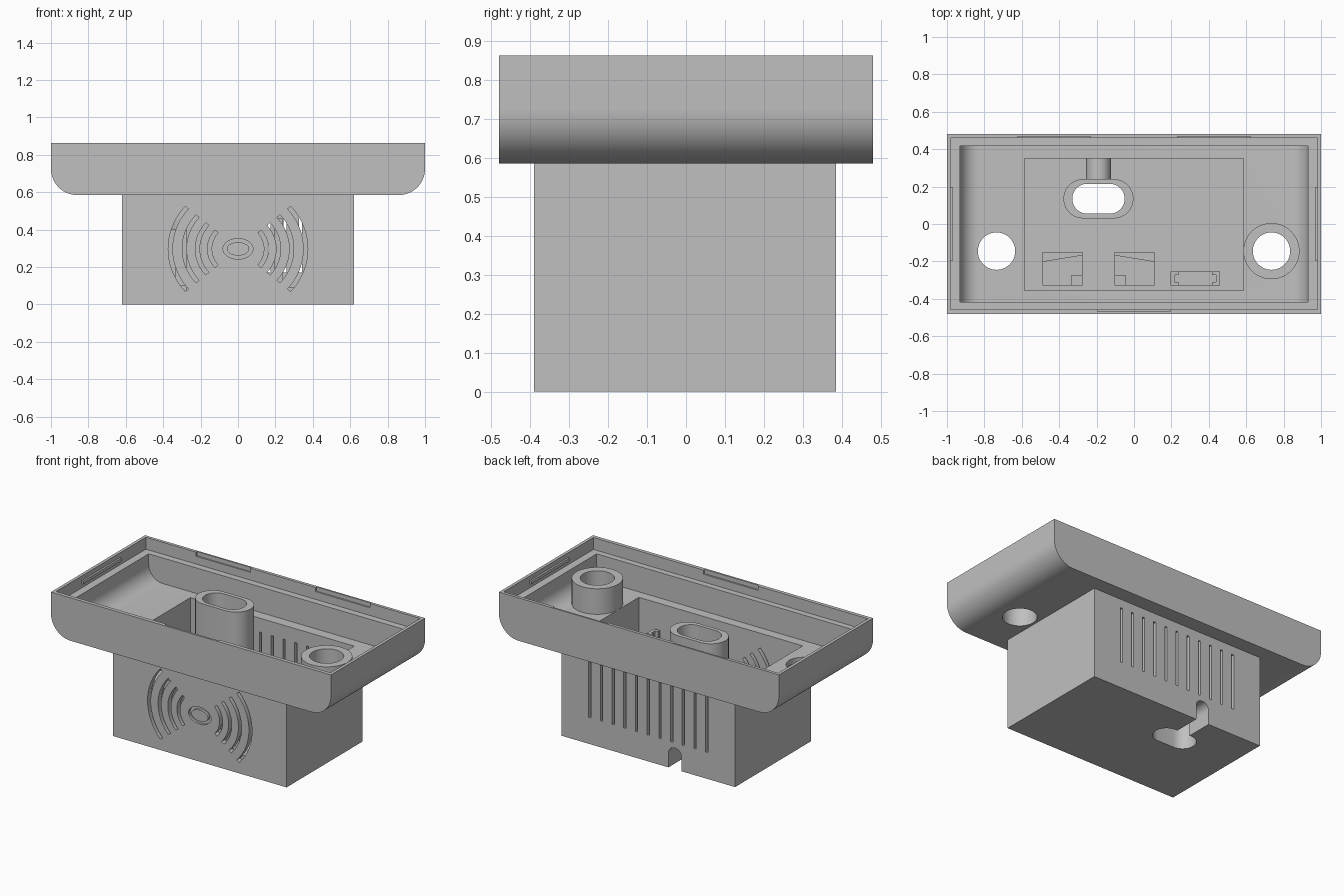
import bpy
import bmesh
from math import cos, sin, pi, radians

if "Cube" in bpy.data.objects:
    bpy.data.objects.remove(bpy.data.objects["Cube"], do_unlink=True)

grey = bpy.data.materials.new("plain grey")
grey.use_nodes = True
grey.diffuse_color = (0.53, 0.53, 0.53, 1)
grey.node_tree.nodes["Principled BSDF"].inputs["Base Color"].default_value = grey.diffuse_color


def prism(name, outline, axis, lo, hi):
    """Extrude a flat outline along the y or z axis."""
    def place(p, w):
        return (p[0], w, p[1]) if axis == "y" else (p[0], p[1], w)
    bm = bmesh.new()
    low = [bm.verts.new(place(p, lo)) for p in outline]
    high = [bm.verts.new(place(p, hi)) for p in outline]
    bm.faces.new(low)
    bm.faces.new(high)
    for i in range(len(low)):
        j = (i + 1) % len(low)
        bm.faces.new((low[i], low[j], high[j], high[i]))
    bmesh.ops.recalc_face_normals(bm, faces=bm.faces)
    mesh = bpy.data.meshes.new(name)
    bm.to_mesh(mesh)
    bm.free()
    mesh.materials.append(grey)
    obj = bpy.data.objects.new(name, mesh)
    bpy.context.collection.objects.link(obj)
    return obj


def rect(x0, x1, y0, y1):
    return [(x0, y0), (x1, y0), (x1, y1), (x0, y1)]


def block(name, x0, x1, y0, y1, z0, z1):
    return prism(name, rect(x0, x1, y0, y1), "z", z0, z1)


def arc(cx, cy, rx, ry, start, end, n):
    angles = [radians(start + (end - start) * i / n) for i in range(n + 1)]
    return [(cx + rx * cos(a), cy + ry * sin(a)) for a in angles]


def circle(cx, cy, rx, ry=None, n=48):
    return arc(cx, cy, rx, ry or rx, 0, 360, n)[:-1]


def trough(half, bottom, top, r):
    """Cross-section with rounded lower corners."""
    return (arc(half - r, bottom + r, r, r, 0, -90, 14)
            + arc(r - half, bottom + r, r, r, -90, -180, 14)
            + [(-half, top), (half, top)])


def stadium(cx, cy, half, r):
    return (arc(cx + half - r, cy, r, r, -90, 90, 20)
            + arc(cx - half + r, cy, r, r, 90, 270, 20))


def arch(cx, half, bottom, top):
    return ([(cx - half, bottom), (cx + half, bottom)]
            + arc(cx, top - half, half, half, 0, 180, 16))


def cut(obj, cutters):
    bpy.context.view_layer.objects.active = obj
    for c in cutters:
        mod = obj.modifiers.new("cut", "BOOLEAN")
        mod.operation, mod.solver, mod.object = "DIFFERENCE", "EXACT", c
        bpy.ops.object.modifier_apply(modifier=mod.name)


FLOOR, LEDGE, RIM, BASE = 0.62, 0.785, 0.862, 0.585
POST_X, POST_Y = -0.19, 0.135
HOLE_X, HOLE_Y = 0.735, -0.145
parts, cutters = [], []


def part(obj):
    parts.append(obj)
    return obj


def tool(obj):
    obj.hide_render = True
    cutters.append(obj)
    return obj


# Shared cutters: screw holes, oval cable shaft, cable exit, box cavity
holes = [tool(prism("hole_cutter", circle(s * HOLE_X, HOLE_Y, 0.1), "z", 0.4, 1)) for s in (-1, 1)]
shaft = tool(prism("shaft_cutter", stadium(POST_X, POST_Y, 0.14, 0.08), "z", -0.1, 1))
exit_cut = tool(prism("exit_cutter", arch(POST_X, 0.046, -0.1, 0.137), "y", POST_Y, 0.5))
cavity = tool(block("cavity_cutter", -0.585, 0.585, -0.355, 0.35, 0.035, 0.7))

# Tray with stepped rim and rounded ends
tray = part(prism("tray", trough(1, BASE, RIM, 0.14), "y", -0.48, 0.48))
tray_cuts = [
    tool(prism("hollow_cutter", trough(0.93, FLOOR, 0.95, 0.1), "y", -0.417, 0.417)),
    tool(block("rim_cutter", -0.98, 0.98, -0.456, 0.46, LEDGE, 1)),
    cavity, *holes]
for x, y in ((-0.427, 0.46), (0.427, 0.46), (0, -0.458)):
    tray_cuts.append(tool(block("notch_cutter", x - 0.195, x + 0.195, y - 0.009, y + 0.009, 0.835, 1)))
cut(tray, tray_cuts)

# Snap ridges on the end walls
for s, side in ((1, "left"), (-1, "right")):
    x0, x1 = sorted((s * 0.968, s * 0.985))
    part(block(side + "_snap_ridge", x0, x1, -0.195, 0.195, 0.812, 0.832))

# Lower box with vents
box = part(block("lower_box", -0.62, 0.62, -0.39, 0.385, 0, BASE))
box_cuts = [cavity, shaft, exit_cut]
for i in range(11):
    x = (i - 5) * 0.0835
    box_cuts.append(tool(block("slit_cutter", x - 0.008, x + 0.008, 0.3, 0.45, 0.17, 0.53)))

# Speaker pattern: curved slots either side of a ring groove
CZ = 0.297
for r in (0.152, 0.217, 0.287, 0.362):
    for mid in (0, 180):
        outer = arc(0, CZ, r + 0.011, (r + 0.011) * 0.93, mid - 41, mid + 41, 24)
        inner = arc(0, CZ, r - 0.011, (r - 0.011) * 0.93, mid + 41, mid - 41, 24)
        box_cuts.append(tool(prism("sound_slot_cutter", outer + inner, "y", -0.5, -0.3)))
ring = tool(prism("ring_cutter", circle(0, CZ, 0.08, 0.055), "y", -0.5, -0.375))
core = tool(prism("ring_core", circle(0, CZ, 0.06, 0.036), "y", -0.6, -0.3))
cut(ring, [core])
cut(box, box_cuts + [ring])

# Oval cable post and its tunnel to the back wall
post = part(prism("cable_post", stadium(POST_X, POST_Y, 0.187, 0.105), "z", 0.02, LEDGE))
cut(post, [shaft, exit_cut])
tunnel = part(prism("cable_tunnel", arch(POST_X, 0.066, 0.02, 0.165), "y", 0.2, 0.36))
cut(tunnel, [shaft, exit_cut])

# Screw boss
boss = part(prism("screw_boss", circle(HOLE_X, HOLE_Y, 0.15), "z", 0.6, LEDGE))
cut(boss, [holes[1]])

# Mirrored sensor holders
for s, side in ((-1, "right"), (1, "left")):
    def flip(points):
        return [(POST_X + s * u, y) for u, y in points]
    part(prism(side + "_holder_base", flip(rect(0.085, 0.3, -0.33, -0.15)), "z", 0.02, 0.1))
    wall = [(0.145, -0.33), (0.3, -0.33), (0.3, -0.2), (0.085, -0.165), (0.085, -0.275), (0.145, -0.275)]
    part(prism(side + "_holder", flip(wall), "z", 0.02, 0.4))

# Board clip with two grooved uprights
part(block("clip_base", 0.195, 0.46, -0.33, -0.255, 0.02, 0.09))
for s, side in ((1, "left"), (-1, "right")):
    def bar(name, u0, u1, y0, y1):
        x0, x1 = sorted((0.3275 + s * u0, 0.3275 + s * u1))
        part(block(side + name, x0, x1, y0, y1, 0.02, 0.46))
    bar("_clip_upright", 0.112, 0.1325, -0.33, -0.255)
    bar("_clip_front_lip", 0.09, 0.114, -0.33, -0.31)
    bar("_clip_back_lip", 0.09, 0.114, -0.272, -0.255)

for c in cutters:
    bpy.data.objects.remove(c, do_unlink=True)

# Smooth curved walls, keep the edges crisp
bpy.ops.object.select_all(action="DESELECT")
for p in parts:
    p.select_set(True)
bpy.context.view_layer.objects.active = tray
bpy.ops.object.shade_smooth_by_angle(angle=pi / 6)
